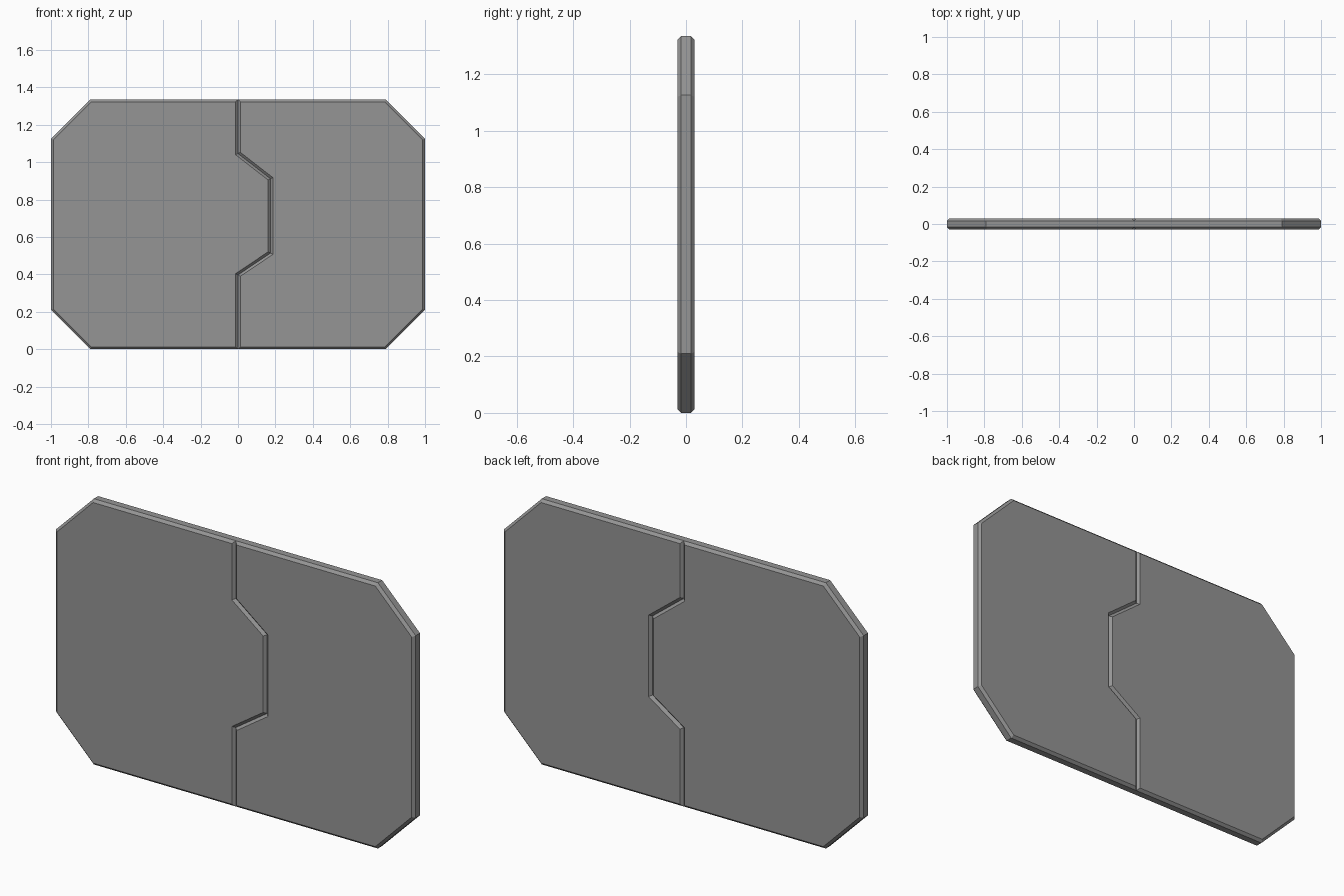
import bpy
import bmesh

if "Cube" in bpy.data.objects:
    bpy.data.objects.remove(bpy.data.objects["Cube"])

HEIGHT = 1.336
CUT = 0.21        # corner cut size
HALF = 0.03       # half of the panel thickness
CHAMFER = 0.013   # chamfered rim on front and back

grey = bpy.data.materials.new("grey metal")
grey.diffuse_color = (0.3, 0.3, 0.3, 1)
grey.use_nodes = True
grey.node_tree.nodes["Principled BSDF"].inputs["Base Color"].default_value = grey.diffuse_color

# Stepped seam shared by both door leaves, from bottom to top (x, z)
SEAM = [(0, 0), (0, 0.397), (0.174, 0.514), (0.174, 0.911), (0, 1.046), (0, HEIGHT)]


def door_leaf(name, side):
    """Flat leaf with cut outer corners and a chamfered rim on both faces."""
    outer = [(side * (1 - CUT), HEIGHT), (side, HEIGHT - CUT),
             (side, CUT), (side * (1 - CUT), 0)]
    y = HALF - CHAMFER
    bm = bmesh.new()
    face = bm.faces.new([bm.verts.new((x, -y, z)) for x, z in SEAM + outer])
    ext = bmesh.ops.extrude_face_region(bm, geom=[face], use_keep_orig=True)
    for v in ext["geom"]:
        if isinstance(v, bmesh.types.BMVert):
            v.co.y = y
    bmesh.ops.recalc_face_normals(bm, faces=bm.faces[:])
    # Raise the two large faces inward to form the chamfer
    caps = [f for f in bm.faces if abs(f.normal.y) > 0.9]
    bmesh.ops.inset_region(bm, faces=caps, thickness=CHAMFER, depth=0,
                           use_even_offset=True, use_boundary=True)
    for f in caps:
        lift = CHAMFER if f.normal.y > 0 else -CHAMFER
        for v in f.verts:
            v.co.y += lift
    mesh = bpy.data.meshes.new(name)
    bm.to_mesh(mesh)
    bm.free()
    mesh.materials.append(grey)
    obj = bpy.data.objects.new(name, mesh)
    bpy.context.collection.objects.link(obj)


door_leaf("left_door_leaf", -1)
door_leaf("right_door_leaf", 1)
